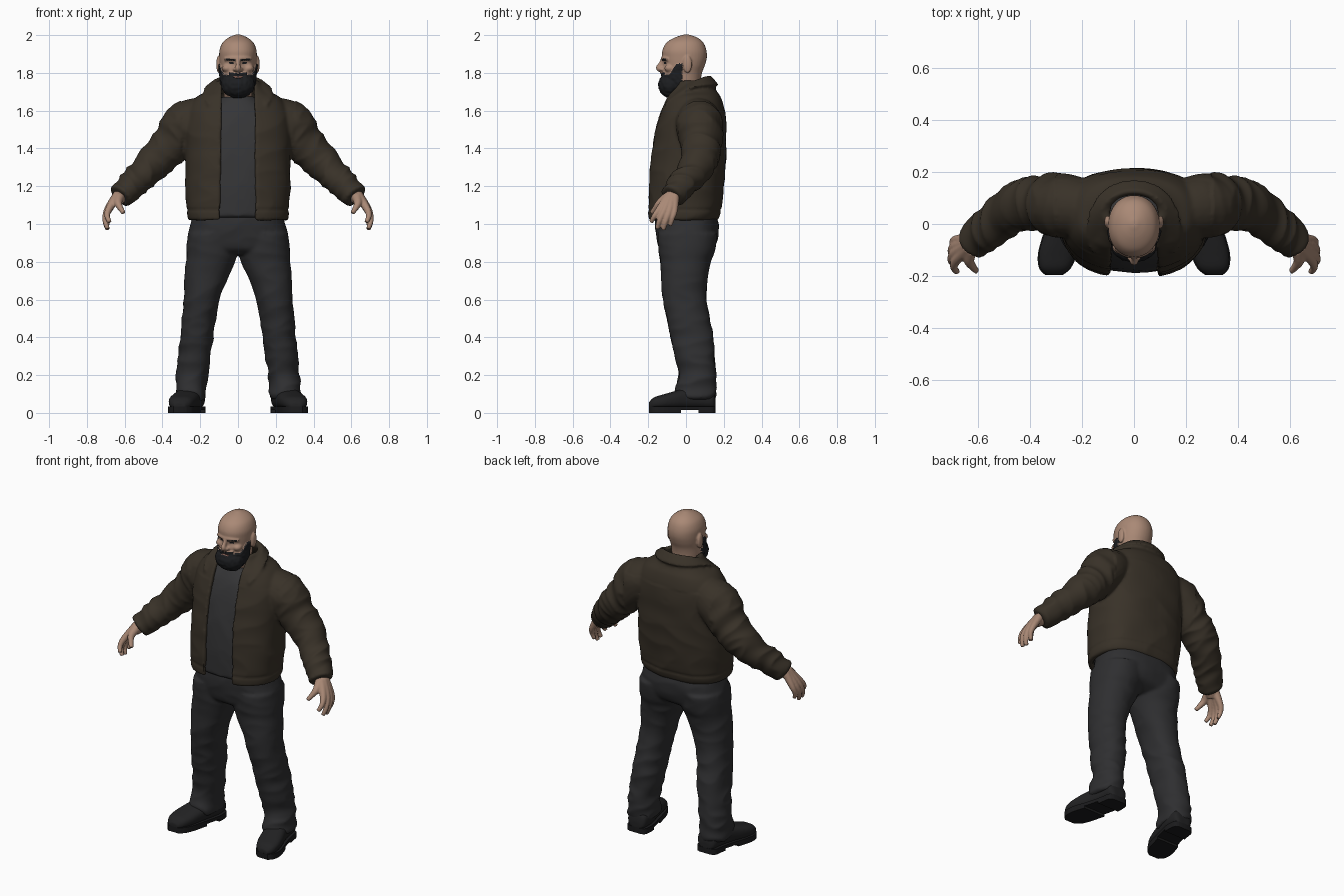
import bpy, bmesh, math
from mathutils import Vector, Matrix, noise

if "Cube" in bpy.data.objects:
    bpy.data.objects.remove(bpy.data.objects["Cube"])


def mat(name, r, g, b):
    m = bpy.data.materials.new(name)
    m.diffuse_color = (r, g, b, 1)
    m.use_nodes = True
    m.node_tree.nodes["Principled BSDF"].inputs["Base Color"].default_value = m.diffuse_color
    return m


SKIN = mat("skin", 0.40, 0.25, 0.18)
LIPS = mat("lips", 0.28, 0.14, 0.11)
HAIR = mat("dark hair", 0.012, 0.013, 0.015)
JACKET = mat("brown jacket", 0.040, 0.031, 0.021)
SHIRT = mat("charcoal shirt", 0.036, 0.036, 0.038)
PANTS = mat("dark trousers", 0.028, 0.028, 0.030)
SHOE = mat("black leather", 0.016, 0.016, 0.017)
SOLE = mat("black rubber", 0.011, 0.011, 0.012)


def spline(rows, k=5):
    """Catmull-Rom interpolation of number rows."""
    out = []
    for i in range(len(rows) - 1):
        p = [rows[max(0, min(len(rows) - 1, i + j))] for j in (-1, 0, 1, 2)]
        for s in range(k):
            t = s / k
            out.append([b + 0.5 * t * (c - a + t * (2 * a - 5 * b + 4 * c - d + t * (3 * (b - c) + d - a)))
                        for a, b, c, d in zip(*p)])
    return out + [list(rows[-1])]


def loft(bm, rings):
    """Closed skin through equal-length rings, capped at both ends."""
    vs = [[bm.verts.new(p) for p in r] for r in rings]
    n = len(vs[0])
    for a, b in zip(vs, vs[1:]):
        for i in range(n):
            bm.faces.new((a[i], a[(i + 1) % n], b[(i + 1) % n], b[i]))
    bm.faces.new(vs[0][::-1])
    bm.faces.new(vs[-1])


def arc(a, yf, yb, p=2.0, start=0.0, n=40):
    """Super-ellipse points (x, y), starting beside the front centre."""
    pts = []
    for i in range(n):
        t = start + (2 * math.pi - 2 * start) * (i / (n - 1) if start else i / n)
        s, c = math.sin(t), math.cos(t)
        pts.append((a * math.copysign(abs(s) ** (2 / p), s),
                    (yf + yb) / 2 - (yb - yf) / 2 * math.copysign(abs(c) ** (2 / p), c)))
    return pts


def body(bm, rows, p=2.2, side=1):
    """Stack of level sections; rows are z, centre x, half width, front y, back y."""
    loft(bm, [[(side * (cx + x), y, z) for x, y in arc(a, yf, yb, p)]
              for z, cx, a, yf, yb in spline(rows)])


def tube(bm, rows, side=1, n=16):
    """Round tube along x, y, z, radius rows."""
    rows = spline(rows)
    pts = [Vector((side * r[0], r[1], r[2])) for r in rows]
    rings = []
    for i, q in enumerate(pts):
        d = (pts[min(i + 1, len(pts) - 1)] - pts[max(i - 1, 0)]).normalized()
        u = d.cross(Vector((0, 1, 0.01))).normalized()
        v = d.cross(u)
        rings.append([q + rows[i][3] * (u * math.cos(2 * math.pi * j / n) + v * math.sin(2 * math.pi * j / n))
                      for j in range(n)])
    loft(bm, rings)


def ball(bm, loc, size):
    bmesh.ops.create_uvsphere(bm, u_segments=24, v_segments=16, radius=1,
                              matrix=Matrix.Translation(loc) @ Matrix.Diagonal((*size, 1)))


def finish(name, bm, mats, voxel=None, smooth=6, push=None, paint=None):
    """Fuse the pieces, push the surface for relief, colour faces by rule."""
    bmesh.ops.recalc_face_normals(bm, faces=bm.faces[:])
    me = bpy.data.meshes.new(name)
    bm.to_mesh(me)
    bm.free()
    ob = bpy.data.objects.new(name, me)
    bpy.context.collection.objects.link(ob)
    if voxel:
        r = ob.modifiers.new("fuse", 'REMESH')
        r.mode, r.voxel_size = 'VOXEL', voxel
        s = ob.modifiers.new("soften", 'SMOOTH')
        s.factor, s.iterations = 0.5, smooth
        dg = bpy.context.evaluated_depsgraph_get()
        me = bpy.data.meshes.new_from_object(ob.evaluated_get(dg))
        ob.modifiers.clear()
        ob.data = me
    me.materials.clear()
    for m in mats:
        me.materials.append(m)
    if paint:
        for f in me.polygons:
            f.material_index = paint(f.center)
    if push:
        moved = [v.co + v.normal * push(v.co) for v in me.vertices]
        for v, c in zip(me.vertices, moved):
            v.co = c
    me.polygons.foreach_set("use_smooth", [True] * len(me.polygons))
    if not voxel:
        me.set_sharp_from_angle(angle=math.radians(40))
    me.update()
    return ob


def fold(x, y, z):
    return 0.6 - 2 * abs(noise.noise(Vector((x, y, z))))


# Head: skull, neck, ears, nose, brow, bearded chin
bm = bmesh.new()
body(bm, [(1.55, 0, .08, -.055, .10), (1.66, 0, .075, -.055, .095), (1.70, 0, .075, -.085, .085),
          (1.75, 0, .087, -.118, .078), (1.80, 0, .091, -.123, .085), (1.84, 0, .096, -.122, .10),
          (1.88, 0, .099, -.126, .11), (1.92, 0, .098, -.125, .108), (1.96, 0, .082, -.103, .092),
          (1.987, 0, .050, -.06, .06), (2.003, 0, .012, -.012, .015)], 2.1)
tube(bm, [(0, -.118, 1.885, .010), (0, -.132, 1.85, .012), (0, -.144, 1.825, .016), (0, -.125, 1.812, .012)])
tube(bm, [(-.07, -.092, 1.872, .010), (-.03, -.116, 1.877, .013), (.03, -.116, 1.877, .013), (.07, -.092, 1.872, .010)])
ball(bm, (0, -.082, 1.737), (.08, .056, .062))
for s in (-1, 1):
    ball(bm, (s * .016, -.128, 1.819), (.011, .014, .010))
    ball(bm, (s * .103, .008, 1.845), (.012, .024, .046))
    ball(bm, (s * .056, -.085, 1.825), (.028, .030, .022))


def head_colour(c):
    x, y, z = abs(c.x), c.y, c.z
    if x < .024 and abs(z - 1.776) < .0045 and y < -.1:
        return 2
    top = min(1.79 + max(0, y + .085) * 1.6, 1.85)
    if x < .045 and y < -.09:
        top = 1.803
    if y < -.02 and z < top and z > 1.74 + 1.3 * (y + .02):
        return 1
    brow = .014 < x < .066 and abs(z - 1.868 - .1 * (x - .03)) < .006
    eye = .024 < x < .05 and abs(z - 1.851) < .004
    return 1 if y < -.05 and (brow or eye) else 0


def head_relief(c):
    if c.z < 1.86 and head_colour(c) == 1 and abs(c.z - 1.851) > .005:
        return .009 + .003 * noise.noise(c * 60)
    r2 = (abs(c.x) - .037) ** 2 + (c.z - 1.85) ** 2
    return -.008 * math.exp(-r2 / .0003) if c.y < -.05 else 0


finish("head", bm, [SKIN, HAIR, LIPS], .005, 4, head_relief, head_colour)

# Hands: each finger runs from the wrist so that they fuse into a palm
for s, label in ((-1, "right"), (1, "left")):
    bm = bmesh.new()
    tube(bm, [(.58, -.05, 1.19, .04), (.62, -.07, 1.15, .04), (.65, -.09, 1.12, .032)], s)
    for path in ([(.635, -.09, 1.15, .026), (.68, -.135, 1.085, .020), (.693, -.165, 1.045, .015), (.68, -.185, 1.01, .012)],
                 [(.64, -.08, 1.15, .026), (.69, -.113, 1.075, .020), (.703, -.14, 1.02, .015), (.69, -.152, .975, .012)],
                 [(.64, -.07, 1.15, .026), (.69, -.088, 1.07, .020), (.702, -.108, 1.015, .015), (.69, -.12, .970, .012)],
                 [(.64, -.06, 1.15, .026), (.686, -.062, 1.07, .018), (.697, -.073, 1.03, .014), (.687, -.083, .992, .011)],
                 [(.63, -.10, 1.14, .028), (.635, -.14, 1.11, .021), (.62, -.165, 1.08, .015), (.605, -.182, 1.058, .012)]):
        tube(bm, path, s, 12)
    finish(label + " hand", bm, [SKIN], .005, 3)

# Shirt, seen in the jacket opening
bm = bmesh.new()
body(bm, [(1.035, 0, .24, -.18, .14), (1.2, 0, .255, -.187, .17), (1.35, 0, .25, -.177, .18),
          (1.5, 0, .25, -.152, .18), (1.6, 0, .20, -.118, .17), (1.65, 0, .12, -.09, .13),
          (1.675, 0, .085, -.07, .10)], 2.3)
finish("shirt", bm, [SHIRT], .012, 3, lambda c: .003 * fold(c.x * 8, c.y * 5, c.z * 5))

# Jacket: open shell, sleeves and turned-down collar
bm = bmesh.new()
rings = []
for z, a, yf, yb, gap in spline([(1.02, .262, -.203, .165, .092), (1.06, .270, -.206, .182, .092),
                                 (1.2, .278, -.203, .20, .092), (1.35, .275, -.193, .212, .09),
                                 (1.5, .278, -.168, .212, .09), (1.6, .265, -.138, .205, .088),
                                 (1.67, .222, -.108, .185, .085), (1.70, .168, -.09, .165, .085),
                                 (1.73, .130, -.072, .148, .085), (1.76, .116, -.06, .135, .085)]):
    outer = arc(a, yf, yb, 2.4, math.asin((gap / a) ** 1.2), 50)
    b = a - .028
    inner = arc(b, yf + .028, yb - .028, 2.4, math.asin(min(.98, gap / b) ** 1.2), 50)
    rings.append([(x, y, z) for x, y in outer + inner[::-1]])
loft(bm, rings)
for s in (-1, 1):
    tube(bm, [(.14, .055, 1.58, .095), (.265, .07, 1.53, .124), (.355, .08, 1.42, .108), (.45, .065, 1.32, .092),
              (.55, -.01, 1.22, .078), (.60, -.053, 1.172, .070), (.625, -.075, 1.148, .064)], s, 24)
rings = []
for i in range(49):
    t = .75 + (2 * math.pi - 1.5) * i / 48
    sn, c = math.sin(t), math.cos(t)
    f = (1 + c) / 2
    top = Vector((.122 * sn, .02 - .10 * c, 1.783 - .11 * f ** 1.5))
    low = Vector((.152 * sn + math.copysign(.055 * f * f, sn), .03 - .125 * c - .062 * f * f, 1.728 - .17 * f ** 3))
    off = Vector((.018 * sn, -.018 * c, .010))
    rings.append([top - off * .5, top + off * .5, low + off, low - off * .5])
loft(bm, rings)


def jacket_folds(c):
    x = abs(c.x)
    if x > .3:
        along, across = x - c.z, x + c.z
        return .010 * fold(along * 10, across * 4, c.y * 5)
    if c.z > 1.6:
        return 0
    band = -.004 * math.exp(-((c.z - 1.075) / .008) ** 2)
    return band + .005 * fold(c.x * 5, c.y * 5, c.z * 8)


finish("jacket", bm, [JACKET], .009, 5, jacket_folds)

# Trousers
bm = bmesh.new()
body(bm, [(1.07, 0, .235, -.155, .15), (1.0, 0, .252, -.163, .172), (.93, 0, .262, -.155, .17),
          (.87, 0, .255, -.14, .145), (.84, 0, .20, -.10, .09)], 2.4)
for s in (-1, 1):
    body(bm, [(.95, .14, .125, -.150, .168), (.85, .14, .135, -.143, .15), (.8, .147, .130, -.135, .13),
              (.7, .172, .112, -.13, .112), (.6, .192, .095, -.123, .112), (.5, .207, .090, -.10, .125),
              (.4, .218, .088, -.08, .145), (.3, .230, .086, -.057, .15), (.2, .243, .083, -.038, .157),
              (.11, .25, .084, -.058, .158), (.07, .25, .080, -.05, .152)], 2.2, s)
finish("trousers", bm, [PANTS], .01, 6,
       lambda c: (.004 + .010 * max(0, .65 - c.z)) * fold(c.x * 6, c.y * 6 + c.z * 3, c.z * 11))

# Shoes: y, centre x, half width, height
foot = spline([(.157, .238, .035, .07), (.14, .24, .060, .12), (.08, .243, .068, .13), (0, .262, .070, .13),
               (-.06, .28, .073, .115), (-.12, .295, .072, .098), (-.17, .304, .058, .082), (-.197, .308, .03, .055)])
for s, label in ((-1, "right"), (1, "left")):
    bm = bmesh.new()
    loft(bm, [[(s * (cx + x), y, .02 + (h - .02) / 2 + q) for x, q in arc(w, -(h - .02) / 2, (h - .02) / 2, 2.6, n=28)]
              for y, cx, w, h in foot])
    finish(label + " shoe", bm, [SHOE], .007, 4)
    bm = bmesh.new()
    for lo, hi, y0, y1 in ((.014, .034, -1, 1), (0, .016, .05, 1), (0, .016, -1, -.02)):
        part = [r for r in foot if y0 <= r[0] <= y1]
        edge = [(s * (cx + w + .003), y) for y, cx, w, h in part]
        edge += [(s * (cx - w - .003), y) for y, cx, w, h in part[::-1]]
        loft(bm, [[(x, y, z) for x, y in edge] for z in (lo, hi)])
    finish(label + " sole", bm, [SOLE])
